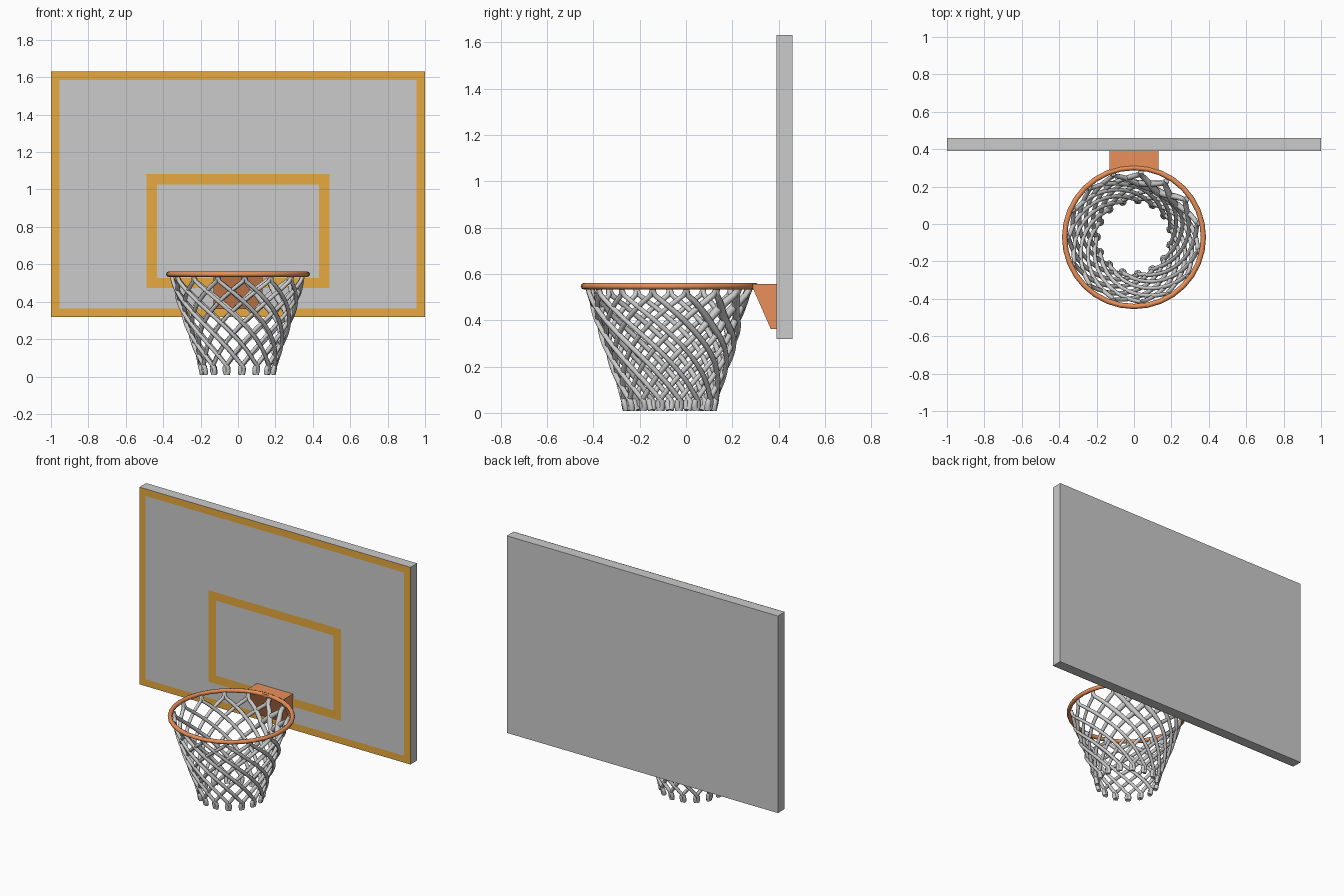
import bpy, bmesh, math, random

if "Cube" in bpy.data.objects:
    bpy.data.objects.remove(bpy.data.objects["Cube"])

random.seed(4)
CY = -0.07          # hoop centre in y
RIM_Z = 0.547
LOOPS = 15


def material(name, rgb):
    m = bpy.data.materials.new(name)
    m.diffuse_color = (*rgb, 1)
    m.use_nodes = True
    m.node_tree.nodes["Principled BSDF"].inputs["Base Color"].default_value = m.diffuse_color
    return m


def mesh_object(name, verts, faces, mat=None):
    me = bpy.data.meshes.new(name)
    me.from_pydata(verts, [], faces)
    bm = bmesh.new()
    bm.from_mesh(me)
    bmesh.ops.recalc_face_normals(bm, faces=bm.faces)
    bm.to_mesh(me)
    bm.free()
    ob = bpy.data.objects.new(name, me)
    bpy.context.collection.objects.link(ob)
    if mat:
        me.materials.append(mat)
    return ob


def prism(name, profile, x, mat=None):
    """Extrude a (y, z) profile from -x to x."""
    n = len(profile)
    verts = [(s * x, y, z) for s in (-1, 1) for y, z in profile]
    faces = [tuple(range(n)), tuple(range(n, 2 * n))]
    faces += [(i, (i + 1) % n, n + (i + 1) % n, n + i) for i in range(n)]
    return mesh_object(name, verts, faces, mat)


def frame(name, x, z0, z1, w, mat):
    """Flat painted rectangle outline on the front of the board."""
    y = 0.388
    verts = [(sx * (x - d), y, z) for d in (0, w)
             for sx, z in ((-1, z0 + d), (1, z0 + d), (1, z1 - d), (-1, z1 - d))]
    faces = [(i, (i + 1) % 4, 4 + (i + 1) % 4, 4 + i) for i in range(4)]
    ob = mesh_object(name, verts, faces, mat)
    for p in ob.data.polygons:      # face the front
        if p.normal.y > 0:
            p.flip()
    return ob


orange = material("orange_paint", (0.8, 0.4, 0.05))
red = material("rim_paint", (0.82, 0.28, 0.1))

# Backboard with painted border and target square
prism("backboard", [(0.39, 0.318), (0.46, 0.318), (0.46, 1.632), (0.39, 1.632)], 1.0)
frame("board_border", 1.0, 0.318, 1.632, 0.046, orange)
frame("target_square", 0.488, 0.472, 1.082, 0.055, orange)

# Wedge bracket
prism("rim_bracket", [(0.288, 0.556), (0.39, 0.556), (0.39, 0.362), (0.366, 0.362), (0.288, 0.54)],
      0.132, red)

# Rim
bpy.ops.mesh.primitive_torus_add(major_segments=32, minor_segments=8, major_radius=0.371,
                                 minor_radius=0.014, location=(0, CY, RIM_Z))
rim = bpy.context.object
rim.name = "rim"
rim.data.materials.append(red)
bpy.ops.object.shade_smooth_by_angle(angle=math.radians(50))

# Net: two families of strands twisting opposite ways between shared loops
PROFILE = [(0.545, 0.357), (0.47, 0.335), (0.4, 0.313), (0.3, 0.278), (0.2, 0.243),
           (0.1, 0.21), (0.04, 0.197), (0.0, 0.188)]


def net_radius(z):
    for (z1, r1), (z0, r0) in zip(PROFILE, PROFILE[1:]):
        if z >= z0:
            return r0 + (r1 - r0) * (z - z0) / (z1 - z0)
    return PROFILE[-1][1]


def sag(a, z):
    """Amount of slack at the back right of the net."""
    d = (a - math.radians(60) + math.pi) % (2 * math.pi) - math.pi
    return math.exp(-(d / 0.65) ** 2) * math.exp(-((z - 0.43) / 0.09) ** 2)


STEP = 2 * math.pi / LOOPS
TWIST = 4 * STEP
POINTS = 30
cu = bpy.data.curves.new("net", "CURVE")
cu.dimensions = "3D"
cu.bevel_depth = 0.0115
cu.bevel_resolution = 1
cu.use_fill_caps = True
jitter = [random.uniform(-0.03, 0.03) for _ in range(LOOPS)]
for way in (-1, 1):
    for k in range(LOOPS):
        a0 = -math.pi / 2 + (k + 0.25) * STEP
        sp = cu.splines.new("POLY")
        sp.points.add(POINTS - 1)
        for i, p in enumerate(sp.points):
            t = i / (POINTS - 1)
            z = 0.545 + (0.013 - 0.545) * t
            s = min(max((t - 0.06) / 0.86, 0), 1)
            a = a0 + way * TWIST * s + jitter[k] * math.sin(math.pi * t)
            slack = sag(a, z)
            # bow the strands over and under each other, pulled together at the ends
            r = net_radius(z) + way * 0.006 * math.sin(math.pi * t) - 0.045 * slack
            a += way * (0.008 + 0.05 * max(0, 1 - abs(t - 0.95) / 0.06))
            p.co = (r * math.cos(a), CY + r * math.sin(a), z, 1)
            p.radius = 1 + 0.7 * slack + 0.25 * max(0, (t - 0.9) / 0.1)
net = bpy.data.objects.new("net", cu)
bpy.context.collection.objects.link(net)
bpy.ops.object.select_all(action="DESELECT")
net.select_set(True)
bpy.context.view_layer.objects.active = net
bpy.ops.object.convert(target="MESH")
bpy.ops.object.shade_smooth_by_angle(angle=math.radians(65))
